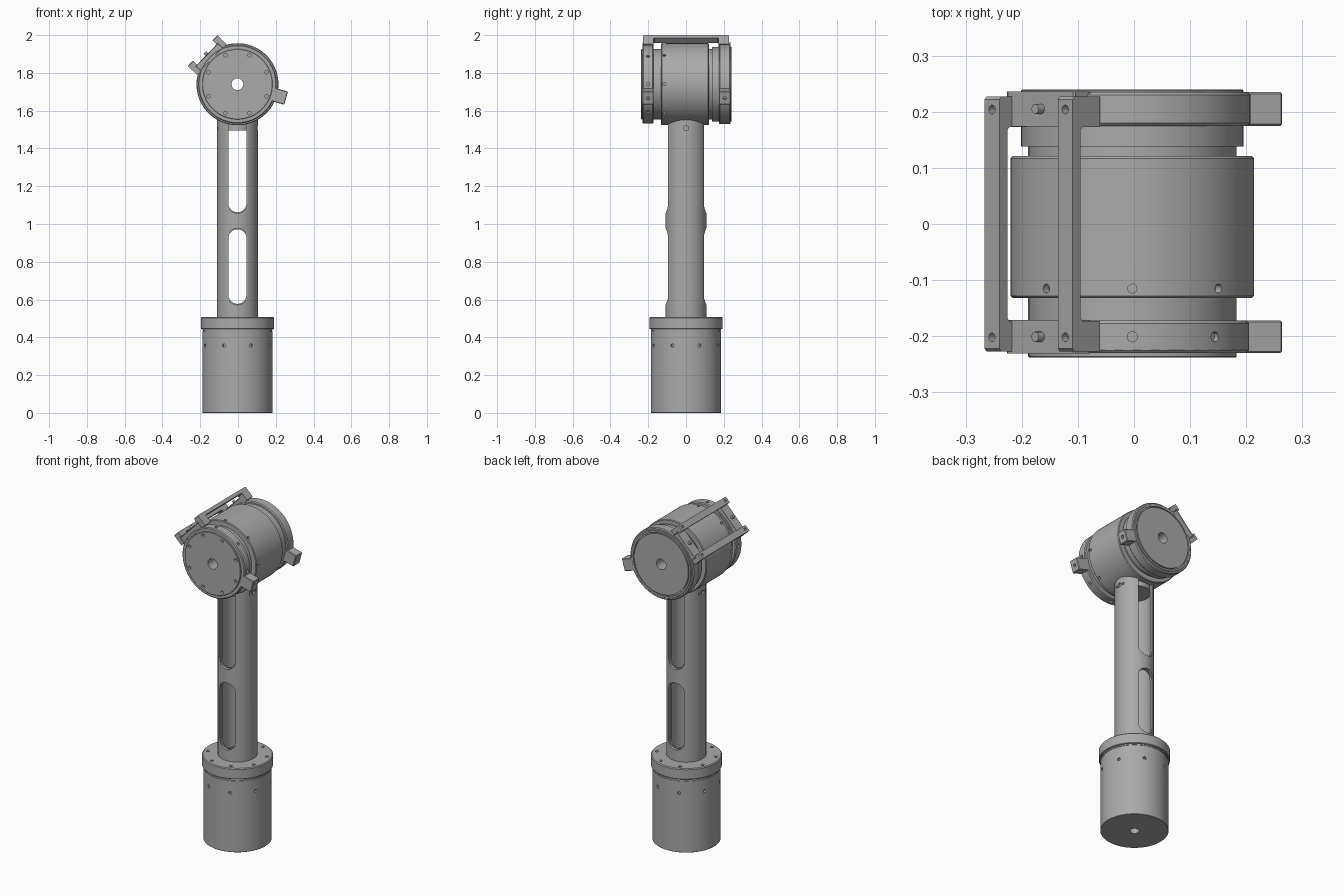
import bpy, bmesh
from math import pi, radians, cos, sin
from mathutils import Matrix, Vector

cube = bpy.data.objects.get("Cube")
if cube:
    bpy.data.objects.remove(cube, do_unlink=True)

AX = -0.003          # x of the main axis
DZ = 1.74            # height of the drum axis
HANDLE = radians(136)
TAB = radians(-16)
EIGHTH = pi / 4

metal = bpy.data.materials.new("machined grey metal")
metal.use_nodes = True
GREY = (0.4, 0.4, 0.4, 1)
metal.diffuse_color = GREY
metal.node_tree.nodes["Principled BSDF"].inputs["Base Color"].default_value = GREY


def make(name, bm):
    bmesh.ops.recalc_face_normals(bm, faces=bm.faces)
    mesh = bpy.data.meshes.new(name)
    bm.to_mesh(mesh)
    bm.free()
    ob = bpy.data.objects.new(name, mesh)
    bpy.context.collection.objects.link(ob)
    mesh.materials.append(metal)
    return ob


def cut(ob, bm):
    """Subtract a cutter mesh and bake the result."""
    cutter = make("cutter", bm)
    cutter.hide_render = True
    mod = ob.modifiers.new("cut", "BOOLEAN")
    mod.operation, mod.solver, mod.object = "DIFFERENCE", "EXACT", cutter
    dg = bpy.context.evaluated_depsgraph_get()
    mesh = bpy.data.meshes.new_from_object(ob.evaluated_get(dg))
    ob.modifiers.clear()
    ob.data = mesh
    bpy.data.objects.remove(cutter, do_unlink=True)


def lathe(name, profile, lying=False, closed=False):
    """Revolve (radius, height) points about the column or the drum axis."""
    bm = bmesh.new()
    vs = [bm.verts.new((r, 0, h)) for r, h in profile]
    es = [bm.edges.new(p) for p in zip(vs, vs[1:])]
    if closed:
        es.append(bm.edges.new((vs[-1], vs[0])))
    bmesh.ops.spin(bm, geom=vs + es, cent=(0, 0, 0), axis=(0, 0, 1),
                   angle=2 * pi, steps=80, use_merge=False)
    bmesh.ops.remove_doubles(bm, verts=bm.verts, dist=1e-5)
    m = Matrix.Translation((AX, 0, DZ if lying else 0))
    if lying:
        m = m @ Matrix.Rotation(-pi / 2, 4, "X")
    bm.transform(m)
    return make(name, bm)


def pin(bm, point, direction, r, depth=0.03):
    """Add a round hole cutter centred on a surface point."""
    q = Vector(direction).to_track_quat("Z", "Y").to_matrix().to_4x4()
    bmesh.ops.create_cone(bm, cap_ends=True, segments=16, radius1=r, radius2=r,
                          depth=depth, matrix=Matrix.Translation(point) @ q)


def around(a, r, y):
    """Point and outward direction around the drum axis."""
    d = Vector((cos(a), 0, sin(a)))
    return Vector((AX, y, DZ)) + d * r, d


def radial_frame(a):
    return Matrix.Translation((AX, 0, DZ)) @ Matrix.Rotation(-a, 4, "Y")


def prism(points, vec):
    """Extrude a polygon."""
    bm = bmesh.new()
    f = bm.faces.new([bm.verts.new(p) for p in points])
    ext = bmesh.ops.extrude_face_region(bm, geom=[f])
    bmesh.ops.translate(bm, vec=vec, verts=[v for v in ext["geom"]
                                            if isinstance(v, bmesh.types.BMVert)])
    bmesh.ops.recalc_face_normals(bm, faces=bm.faces)
    return bm


def slot(z0, z1, w, y0, y1, open_top):
    """Rounded slot cutter running along y."""
    n = 12
    pts = [(AX - w * cos(pi * i / n), y0, z0 + w - w * sin(pi * i / n)) for i in range(n + 1)]
    if open_top:
        pts += [(AX + w, y0, z1), (AX - w, y0, z1)]
    else:
        pts += [(AX + w * cos(pi * i / n), y0, z1 - w + w * sin(pi * i / n)) for i in range(n + 1)]
    return prism(pts, (0, y1 - y0, 0))


def block(name, a, r0, r1, width, y0, y1):
    """Bevelled box placed radially on the drum."""
    bm = bmesh.new()
    bmesh.ops.create_cube(bm, size=1)
    bm.transform(radial_frame(a) @ Matrix.Translation(((r0 + r1) / 2, (y0 + y1) / 2, 0))
                 @ Matrix.Diagonal((r1 - r0, y1 - y0, width, 1)))
    bmesh.ops.bevel(bm, geom=bm.edges[:], offset=0.003, segments=1, affect="EDGES")
    return make(name, bm)


parts = []

# Base canister with a seam, side holes and a bore underneath
base = lathe("base_canister", [(0, 0.1), (0.026, 0.1), (0.026, 0), (0.184, 0), (0.186, 0.002),
                               (0.186, 0.43), (0.183, 0.43), (0.183, 0.436), (0.186, 0.436),
                               (0.186, 0.45), (0, 0.45)])
bm = bmesh.new()
for i in range(8):
    a = EIGHTH * (i + 0.5)
    pin(bm, (AX + 0.186 * cos(a), 0.186 * sin(a), 0.357), (cos(a), sin(a), 0), 0.009)
cut(base, bm)

# Collar with bolt holes on top
collar = lathe("base_collar", [(0, 0.443), (0.191, 0.443), (0.194, 0.446), (0.194, 0.503),
                               (0.189, 0.508), (0, 0.508)])
bm = bmesh.new()
for i in range(8):
    a = EIGHTH * (i + 0.5)
    pin(bm, (AX + 0.165 * cos(a), 0.165 * sin(a), 0.508), (0, 0, 1), 0.009)
cut(collar, bm)

# Hollow column with stepped slots front and back
column = lathe("column_tube", [(0.088, 0.49), (0.108, 0.49), (0.108, 1.6), (0.088, 1.6)], closed=True)
for z0, z1, top in ((0.577, 0.972, False), (1.062, 1.7, True)):
    cut(column, slot(z0, z1, 0.048, -0.2, 0.2, top))
    for y in (-0.2, 0.09):
        cut(column, slot(z0 - 0.005, z1 + 0.005, 0.053, y, y + 0.11, top))
bm = bmesh.new()
for s in (-1, 1):
    pin(bm, (AX + s * 0.108, 0, 1.508), (s, 0, 0), 0.013, 0.02)
    for dy in (-0.027, 0.027):
        pin(bm, (AX + s * 0.108, dy, 1.508), (s, 0, 0), 0.007, 0.02)
cut(column, bm)
plug = lathe("column_plug", [(0, 1.495), (0.09, 1.495), (0.09, 1.6), (0, 1.6)])

# Drum with grooves, back rim and a through bore
drum = lathe("drum_body", [(0.031, -0.238), (0.184, -0.238), (0.186, -0.236), (0.186, -0.132),
                           (0.213, -0.132), (0.217, -0.128), (0.217, 0.117), (0.213, 0.121),
                           (0.186, 0.121), (0.186, 0.138), (0.198, 0.138), (0.198, 0.238),
                           (0.196, 0.24), (0.186, 0.24), (0.186, 0.232), (0.18, 0.232),
                           (0.18, 0.24), (0.031, 0.24)], lying=True, closed=True)
bm = bmesh.new()
for i in range(8):
    pin(bm, around(EIGHTH * (i + 0.5), 0.166, -0.238)[0], (0, 1, 0), 0.009)
    p, d = around(EIGHTH * i, 0.217, -0.115)
    pin(bm, p, d, 0.008)
cut(drum, bm)
parts += [base, collar, column, plug, drum]

# Clamp rings, each with a side tab and a pad below the handle
for side, y0, y1, r, inner in (("front", -0.23, -0.172, 0.208, 0.18),
                               ("back", 0.175, 0.235, 0.211, 0.19)):
    mid = (y0 + y1) / 2
    ring = lathe(side + "_clamp_ring", [(inner, y0), (r - 0.005, y0), (r, y0 + 0.005),
                                        (r, y1 - 0.005), (r - 0.005, y1), (inner, y1)],
                 lying=True, closed=True)
    if side == "front":
        bm = bmesh.new()
        for i in (0, 1, 2, 4, 5, 6, 7):
            p, d = around(EIGHTH * i, r, mid)
            pin(bm, p, d, 0.009, 0.02)
        cut(ring, bm)
    tab = block(side + "_tab", TAB, 0.19, 0.268, 0.072, y0, y1)
    pad = block(side + "_handle_pad", HANDLE, 0.19, 0.226, 0.17, y0 + 0.002, y1 - 0.002)
    for ob, a, rr in ((tab, TAB, 0.268), (pad, HANDLE, 0.226)):
        bm = bmesh.new()
        p, d = around(a, rr, mid)
        pin(bm, p, d, 0.009, 0.03)
        cut(ob, bm)
    parts += [ring, tab, pad]

# Two handle bars bridging the rings
L, FOOT, OUT, IN, LOW = 0.227, 0.173, 0.257, 0.237, 0.189
outline = [(LOW, -L), (OUT - 0.005, -L), (OUT, -L + 0.005), (OUT, L - 0.005), (OUT - 0.005, L),
           (LOW, L), (LOW, FOOT), (IN - 0.005, FOOT), (IN, FOOT - 0.005),
           (IN, 0.005 - FOOT), (IN - 0.005, -FOOT), (LOW, -FOOT)]
for name, t in (("upper_handle_bar", -0.113), ("lower_handle_bar", 0.075)):
    bm = prism([(x, y, t) for x, y in outline], (0, 0, 0.038))
    bm.transform(radial_frame(HANDLE))
    bar = make(name, bm)
    bm = bmesh.new()
    for y in (-0.202, 0.204):
        p = radial_frame(HANDLE) @ Vector((OUT, y, t + 0.019))
        pin(bm, p, around(HANDLE, 1, 0)[1], 0.008)
    cut(bar, bm)
    parts.append(bar)

# Smooth the round surfaces, keep machined edges sharp
bpy.ops.object.select_all(action="DESELECT")
for ob in parts:
    ob.select_set(True)
bpy.context.view_layer.objects.active = parts[0]
bpy.ops.object.shade_smooth_by_angle(angle=radians(30))
